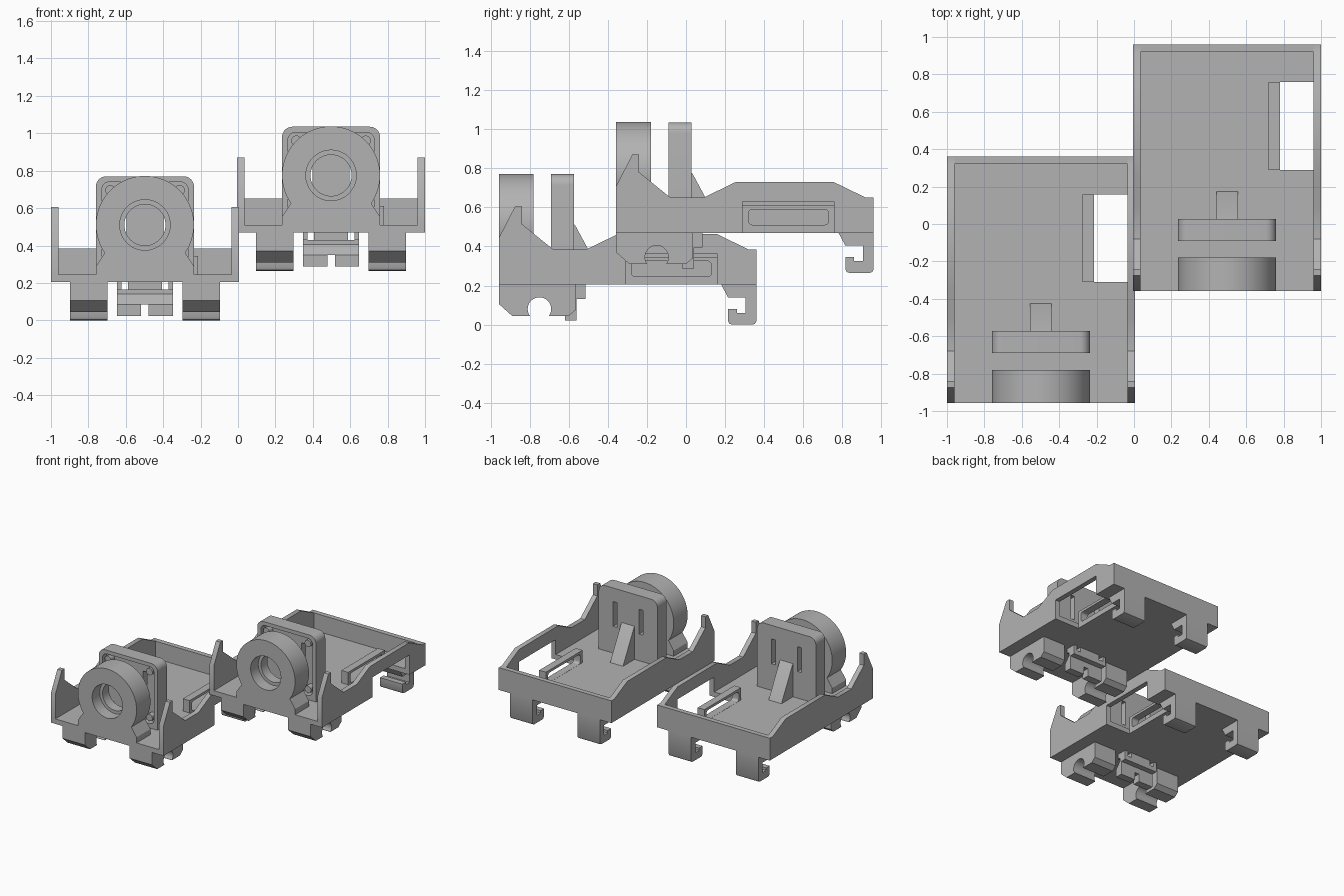
import bpy, bmesh
from math import sin, cos, pi, radians, asin
from mathutils import Vector

old = bpy.data.objects.get("Cube")
if old:
    bpy.data.objects.remove(old, do_unlink=True)

GREY = (0.45, 0.45, 0.45, 1)
plastic = bpy.data.materials.new("grey plastic")
plastic.use_nodes = True
plastic.diffuse_color = GREY
plastic.node_tree.nodes["Principled BSDF"].inputs["Base Color"].default_value = GREY

parts = []


def prism(name, pts, axis, lo, hi, keep=True):
    """Extrude a profile: axis x takes (y, z), axis y takes (x, z)."""
    bm = bmesh.new()

    def place(p, d):
        return bm.verts.new((d, p[0], p[1]) if axis == "x" else (p[0], d, p[1]))

    a = [place(p, lo) for p in pts]
    b = [place(p, hi) for p in pts]
    bm.faces.new(a)
    bm.faces.new(b)
    for i in range(len(pts)):
        j = (i + 1) % len(pts)
        bm.faces.new((a[i], a[j], b[j], b[i]))
    bmesh.ops.recalc_face_normals(bm, faces=bm.faces)
    mesh = bpy.data.meshes.new(name)
    bm.to_mesh(mesh)
    bm.free()
    mesh.materials.append(plastic)
    obj = bpy.data.objects.new(name, mesh)
    bpy.context.collection.objects.link(obj)
    if keep:
        parts.append(obj)
    return obj


def box(name, x, y, z, keep=True):
    rect = [(x[0], z[0]), (x[1], z[0]), (x[1], z[1]), (x[0], z[1])]
    return prism(name, rect, "y", y[0], y[1], keep)


def arc(cx, cz, r, start, end, n):
    return [(cx + r * cos(start + (end - start) * i / n),
             cz + r * sin(start + (end - start) * i / n)) for i in range(n + 1)]


def rounded(x, z, r):
    """Rounded rectangle outline."""
    corners = [(x[1] - r, z[1] - r), (x[0] + r, z[1] - r),
               (x[0] + r, z[0] + r), (x[1] - r, z[0] + r)]
    return [p for i, c in enumerate(corners)
            for p in arc(*c, r, i * pi / 2, (i + 1) * pi / 2, 6)]


def circle(cx, cz, r, n=48):
    return arc(cx, cz, r, 0, 2 * pi, n)[:-1]


def cut(obj, cutters):
    """Subtract the cutters, bake the result and remove them."""
    for c in cutters:
        m = obj.modifiers.new("cut", "BOOLEAN")
        m.operation, m.solver, m.object = "DIFFERENCE", "EXACT", c
    bpy.context.view_layer.update()
    ev = obj.evaluated_get(bpy.context.evaluated_depsgraph_get())
    mesh = bpy.data.meshes.new_from_object(ev)
    obj.modifiers.clear()
    obj.data = mesh
    for c in cutters:
        bpy.data.objects.remove(c, do_unlink=True)


W, F, B = 0.5025, -0.957, 0.36      # half width, front, back
FLOOR, TOP, T = 0.205, 0.245, 0.04  # floor underside, floor top, wall
AZ, R = 0.51, 0.262                 # ring axis height and radius
WIN_X, WIN_Y = (0.2825, W - T), (-0.31, 0.158)

# Tray
floor = box("tray_floor", (-W, W), (F, B), (FLOOR, TOP))
cut(floor, [box("cutter", (WIN_X[0], W + 0.1), WIN_Y, (0.1, 0.3), False)])
wall = [(F, TOP), (F, 0.445), (-0.875, 0.605), (-0.84, 0.605), (-0.84, 0.515),
        (-0.68, 0.385), (-0.51, 0.385), (-0.345, 0.465), (0.155, 0.465),
        (0.32, 0.385), (B, 0.385), (B, TOP)]
prism("right_wall", wall, "x", -W, T - W)
left_wall = prism("left_wall", wall, "x", W - T, W)
cut(left_wall, [box("cutter", (W - 0.1, W + 0.1), WIN_Y, (0.1, 0.365), False)])
box("back_wall", (T - W, W - T), (B - T, B), (TOP, 0.385))

# Frame beside the floor opening
frame = box("opening_frame", (0.2225, 0.2825), WIN_Y, (TOP, 0.345))
cut(frame, [prism("cutter", rounded((-0.28, 0.13), (0.246, 0.325), 0.02),
                  "x", 0.1, 0.4, False)])

# Ring holder with flared foot and stepped bore
a0 = -asin(0.15 / R)
outline = arc(0, AZ, R, a0, pi - a0, 56) + [(-R, 0.29), (-R, TOP), (R, TOP), (R, 0.29)]
ring = prism("ring_holder", outline, "y", F, -0.78)
cut(ring, [prism("cutter", circle(0, AZ, 0.11), "y", -1.1, -0.7, False),
           prism("cutter", circle(0, AZ, 0.135), "y", -1.1, -0.86, False)])

# Back plate with rim, slots, corner pins and brace
outline = (arc(R - 0.055, 0.715, 0.055, 0, pi / 2, 8)
           + arc(0.055 - R, 0.715, 0.055, pi / 2, pi, 8) + [(-R, TOP), (R, TOP)])
plate = prism("back_plate", outline, "y", -0.69, -0.572)
cut(plate, [prism("cutter", rounded((-0.23, 0.23), (0.28, 0.74), 0.04), "y", -0.8, -0.64, False)]
    + [box("cutter", sorted((s * 0.098, s * 0.135)), (-0.8, -0.4), (0.46, 0.66), False)
       for s in (-1, 1)])
for s in (-1, 1):
    for z in (0.325, 0.695):
        prism("plate_pin", circle(s * 0.185, z, 0.028, 20), "y", -0.685, -0.635)
prism("plate_brace", [(-0.58, TOP), (-0.58, 0.52), (-0.565, 0.505), (-0.425, TOP)],
      "x", -0.0575, 0.0575)

# Feet and rail hooks, mirrored left and right
foot = ([(F, FLOOR), (F, 0.105), (-0.89, 0.045), (-0.797, 0.045)]
        + arc(-0.75, 0.08, 0.06, pi + 0.6, -0.6, 24)
        + [(-0.703, 0.045), (-0.6, 0.045), (-0.565, 0.075), (-0.565, FLOOR)])
hook = [(0.18, FLOOR), (0.215, 0.14), (0.305, 0.14), (0.305, 0.06), (0.26, 0.06),
        (0.26, 0.08), (0.215, 0.08), (0.215, 0.018), (0.222, 0.005), (0.235, 0),
        (0.34, 0), (0.353, 0.005), (B, 0.018), (B, FLOOR)]
for side, s in (("right", -1), ("left", 1)):
    lo, hi = sorted((s * 0.2, s * 0.4))
    prism(side + "_foot", foot, "x", lo, hi)
    prism(side + "_rail_hook", hook, "x", lo, hi)
    # Centre clip pieces
    lo, hi = sorted((s * 0.02, s * 0.15))
    box(side + "_clip_tab", (lo, hi), (-0.62, -0.56), (0.022, 0.085))
    lo, hi = sorted((s * 0.125, s * 0.15))
    box(side + "_clip_arm", (lo, hi), (-0.6, -0.515), (0.165, FLOOR))
box("clip_stem", (-0.09, 0.09), (-0.56, -0.515), (0.165, FLOOR))
prism("clip_bar", [(-0.62, 0.085), (-0.575, 0.14), (-0.575, 0.165), (-0.515, 0.165),
                   (-0.515, 0.13), (-0.56, 0.13), (-0.56, 0.085)], "x", -0.15, 0.15)

# Shade, place the lower unit and copy it to the raised one
for obj in parts:
    for p in obj.data.polygons:
        p.use_smooth = True
    obj.data.set_sharp_from_angle(angle=radians(30))
    twin = obj.copy()
    twin.name = "raised_" + obj.name
    bpy.context.collection.objects.link(twin)
    obj.location = Vector((-0.4975, 0, 0))
    twin.location = Vector((0.4975, 0.6, 0.265))
